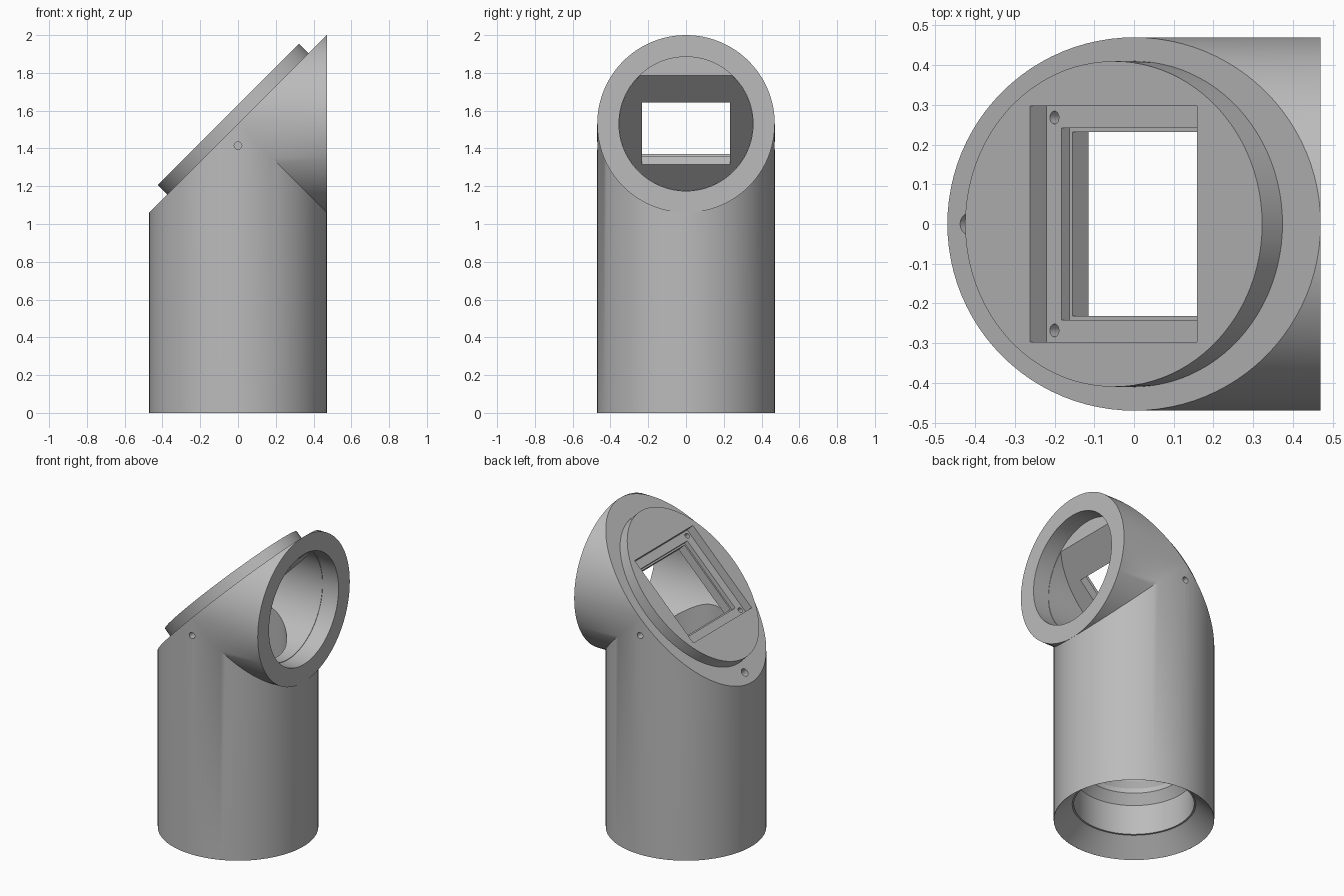
import bpy, bmesh, math
from mathutils import Matrix, Vector

if "Cube" in bpy.data.objects:
    bpy.data.objects.remove(bpy.data.objects["Cube"])

R, AXIS_Z, SIDES = 0.47, 1.53, 96
# Local frame of the sloped face: x runs up the slope, z points out of it
SLOPE = Matrix.Translation((0, 0, AXIS_Z)) @ Matrix.Rotation(-math.pi / 4, 4, 'Y')

grey = bpy.data.materials.new("plain grey")
grey.use_nodes = True
grey.diffuse_color = (0.5, 0.5, 0.5, 1)
grey.node_tree.nodes["Principled BSDF"].inputs["Base Color"].default_value = (0.5, 0.5, 0.5, 1)


def make_object(name, bm):
    bmesh.ops.recalc_face_normals(bm, faces=bm.faces)
    mesh = bpy.data.meshes.new(name)
    bm.to_mesh(mesh)
    bm.free()
    mesh.materials.append(grey)
    obj = bpy.data.objects.new(name, mesh)
    bpy.context.collection.objects.link(obj)
    return obj


def lathe(profile, matrix=Matrix(), stretch=1.0, clip=None, name="cutter"):
    """Solid of revolution about local z from (radius, height) pairs."""
    bm = bmesh.new()
    rings = []
    for r, z in profile:
        angles = [2 * math.pi * i / SIDES for i in range(SIDES)]
        rings.append([bm.verts.new((r * stretch * math.cos(a), r * math.sin(a), z)) for a in angles])
    for low, high in zip(rings, rings[1:]):
        for i in range(SIDES):
            j = (i + 1) % SIDES
            bm.faces.new((low[i], low[j], high[j], high[i]))
    bm.faces.new(rings[0][::-1])
    bm.faces.new(rings[-1])
    bm.transform(matrix)
    if clip is not None:
        # Keep only the part beneath the sloped wall
        normal = Vector((-1, 0, 1)).normalized()
        point = SLOPE @ Vector((0, 0, clip))
        bmesh.ops.bisect_plane(bm, geom=bm.verts[:] + bm.edges[:] + bm.faces[:],
                               plane_co=point, plane_no=normal, clear_outer=True)
        bmesh.ops.holes_fill(bm, edges=[e for e in bm.edges if e.is_boundary], sides=0)
    return make_object(name, bm)


def slope_box(half, bottom, top):
    bm = bmesh.new()
    bmesh.ops.create_cube(bm, size=1)
    bm.transform(SLOPE @ Matrix.Translation((0, 0, (bottom + top) / 2))
                 @ Matrix.Diagonal((2 * half, 2 * half, top - bottom, 1)))
    return make_object("cutter", bm)


def elbow():
    """Two equal cylinders meeting at a right angle, with the outer corner sliced off."""
    bm = bmesh.new()
    base, seam, start, end = [], [], [], []
    for i in range(SIDES):
        a = 2 * math.pi * i / SIDES
        c, s = R * math.cos(a), R * math.sin(a)
        base.append(bm.verts.new((c, s, 0)))
        seam.append(bm.verts.new((c, s, AXIS_Z - abs(c))))
        start.append(bm.verts.new((abs(c), s, AXIS_Z + c)))
        end.append(bm.verts.new((R, s, AXIS_Z + c)))
    for low, high in ((base, seam), (start, end)):
        for i in range(SIDES):
            j = (i + 1) % SIDES
            bm.faces.new((low[i], low[j], high[j], high[i]))
    bm.faces.new(base)
    bm.faces.new(end)
    q = SIDES // 4
    upper = [start[i % SIDES] for i in range(-q, q + 1)]
    lower = [seam[i] for i in range(q + 1, 3 * q)]
    bm.faces.new(upper + lower)
    bmesh.ops.remove_doubles(bm, verts=bm.verts, dist=1e-5)
    return make_object("elbow_tube", bm)


def boolean(obj, tool, operation='DIFFERENCE'):
    mod = obj.modifiers.new("boolean", 'BOOLEAN')
    mod.operation, mod.solver, mod.object = operation, 'EXACT', tool
    bpy.context.view_layer.objects.active = obj
    bpy.ops.object.modifier_apply(modifier=mod.name)
    bpy.data.objects.remove(tool)


body = elbow()

# Raised oval plate on the sloped face
boolean(body, lathe([(0.41, -0.03), (0.41, 0.0725)], SLOPE, 1.29), 'UNION')

# Stepped vertical bore with flared mouth
boolean(body, lathe([(0.48, -0.01), (0.362, 0.105), (0.352, 0.106), (0.352, 0.30), (0.31, 0.36),
                     (0.31, 0.39), (0.285, 0.43), (0.285, 1.9)], clip=-0.0707))

# Side bore and its shallow full-round mouth
sideways = Matrix.Translation((0, 0, AXIS_Z)) @ Matrix.Rotation(math.pi / 2, 4, 'Y')
boolean(body, lathe([(0.352, -0.6), (0.352, 0.5)], sideways, clip=-0.0707))
boolean(body, lathe([(0.355, 0.357), (0.355, 0.6)], sideways))

# Stepped square window
for half, bottom in ((0.297, 0.0155), (0.242, -0.0125), (0.232, -0.12)):
    boolean(body, slope_box(half, bottom, 0.2))

# Screw holes: window corners, lower lip and both sides
for x in (-0.268, 0.268):
    for y in (-0.268, 0.268):
        boolean(body, lathe([(0.016, -0.04), (0.016, 0.04)], SLOPE @ Matrix.Translation((x, y, 0))))
boolean(body, lathe([(0.025, -0.08), (0.025, 0.05)], SLOPE @ Matrix.Translation((-0.594, 0, 0))))
for side in (-1, 1):
    place = Matrix.Translation((0, side * 0.45, 1.415)) @ Matrix.Rotation(math.pi / 2, 4, 'X')
    boolean(body, lathe([(0.02, -0.05), (0.02, 0.05)], place))

bpy.ops.object.select_all(action='DESELECT')
body.select_set(True)
bpy.context.view_layer.objects.active = body
bpy.ops.object.shade_smooth_by_angle(angle=math.radians(30))
